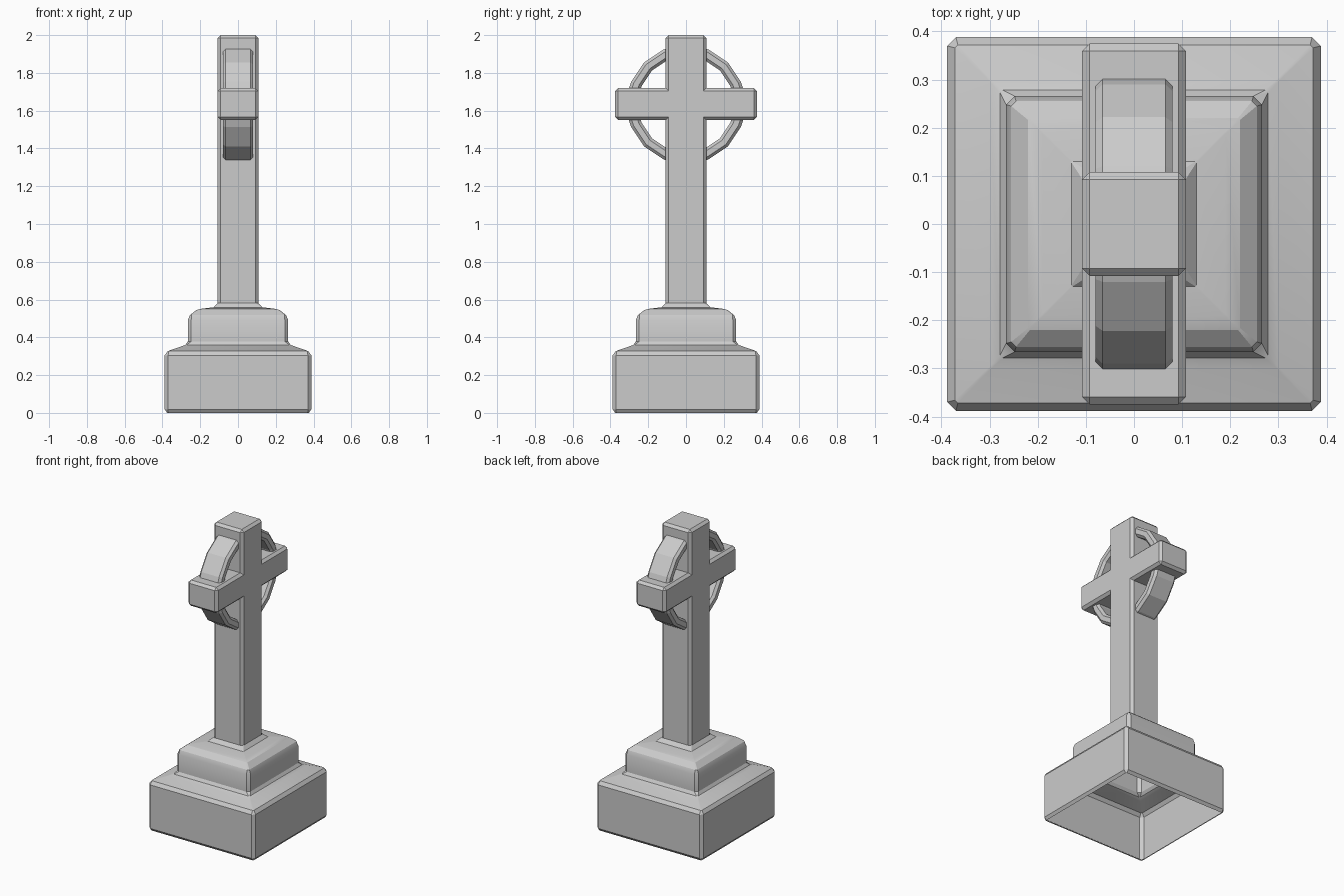
import bpy, bmesh, math

if "Cube" in bpy.data.objects:
    bpy.data.objects.remove(bpy.data.objects["Cube"])


def make_object(name, bm):
    bmesh.ops.recalc_face_normals(bm, faces=bm.faces)
    mesh = bpy.data.meshes.new(name)
    bm.to_mesh(mesh)
    bm.free()
    ob = bpy.data.objects.new(name, mesh)
    bpy.context.collection.objects.link(ob)
    return ob


def loft(bm, rings, caps=False):
    loops = [[bm.verts.new(p) for p in ring] for ring in rings]
    n = len(loops[0])
    for a, b in zip(loops, loops[1:]):
        for i in range(n):
            j = (i + 1) % n
            bm.faces.new((a[i], a[j], b[j], b[i]))
    if caps:
        bm.faces.new(loops[0][::-1])
        bm.faces.new(loops[-1])


def chamfered_rect(hx, hy, c):
    return [(hx, -hy + c), (hx, hy - c), (hx - c, hy), (-hx + c, hy),
            (-hx, hy - c), (-hx, -hy + c), (-hx + c, -hy), (hx - c, -hy)]


# Stepped plinth: open-bottomed square shell (half width, height, corner chamfer)
profile = [(0.372, 0.005, 0.004), (0.375, 0.0, 0.006), (0.388, 0.018, 0.018),
           (0.388, 0.305, 0.018), (0.372, 0.327, 0.006), (0.30, 0.352, 0.004),
           (0.278, 0.36, 0.006), (0.266, 0.378, 0.018), (0.266, 0.49, 0.018),
           (0.255, 0.517, 0.01), (0.22, 0.545, 0.004), (0.19, 0.552, 0.003),
           (0.13, 0.559, 0.002), (0.108, 0.582, 0.014)]
bm = bmesh.new()
loft(bm, [[(x, y, z) for x, y in chamfered_rect(h, h, c)] for h, z, c in profile])
plinth = make_object("plinth", bm)
bpy.context.view_layer.objects.active = plinth
plinth.select_set(True)
bpy.ops.object.shade_smooth_by_angle(angle=math.radians(25))

# Cross: outline in the side plane, extruded through x and bevelled
half = [(0.108, 0.56), (0.108, 1.55), (0.375, 1.55), (0.375, 1.72), (0.108, 1.72), (0.108, 2.0)]
outline = half + [(-y, z) for y, z in reversed(half)]
bm = bmesh.new()
loft(bm, [[(x, y, z) for y, z in outline] for x in (-0.108, 0.108)], caps=True)
bmesh.ops.recalc_face_normals(bm, faces=bm.faces)
bmesh.ops.delete(bm, geom=[f for f in bm.faces if f.calc_center_median().z < 0.57],
                 context='FACES_ONLY')
edges = [e for e in bm.edges if len(e.link_faces) == 2 and e.is_convex]
bmesh.ops.bevel(bm, geom=edges, offset=0.016, segments=1, affect='EDGES')
make_object("cross", bm)

# Ring: four chamfered arcs, ends buried in the cross
section = chamfered_rect(0.03, 0.08, 0.015)
bm = bmesh.new()
for quadrant in range(4):
    rings = []
    for deg in (15, 22.5, 45, 67.5, 71):
        a = math.radians(deg)
        sy = 1 if quadrant in (0, 3) else -1
        sz = 1 if quadrant < 2 else -1
        rings.append([(x, sy * (0.284 + r) * math.cos(a),
                       1.633 + sz * (0.284 + r) * math.sin(a)) for r, x in section])
    loft(bm, rings, caps=True)
make_object("ring", bm)
